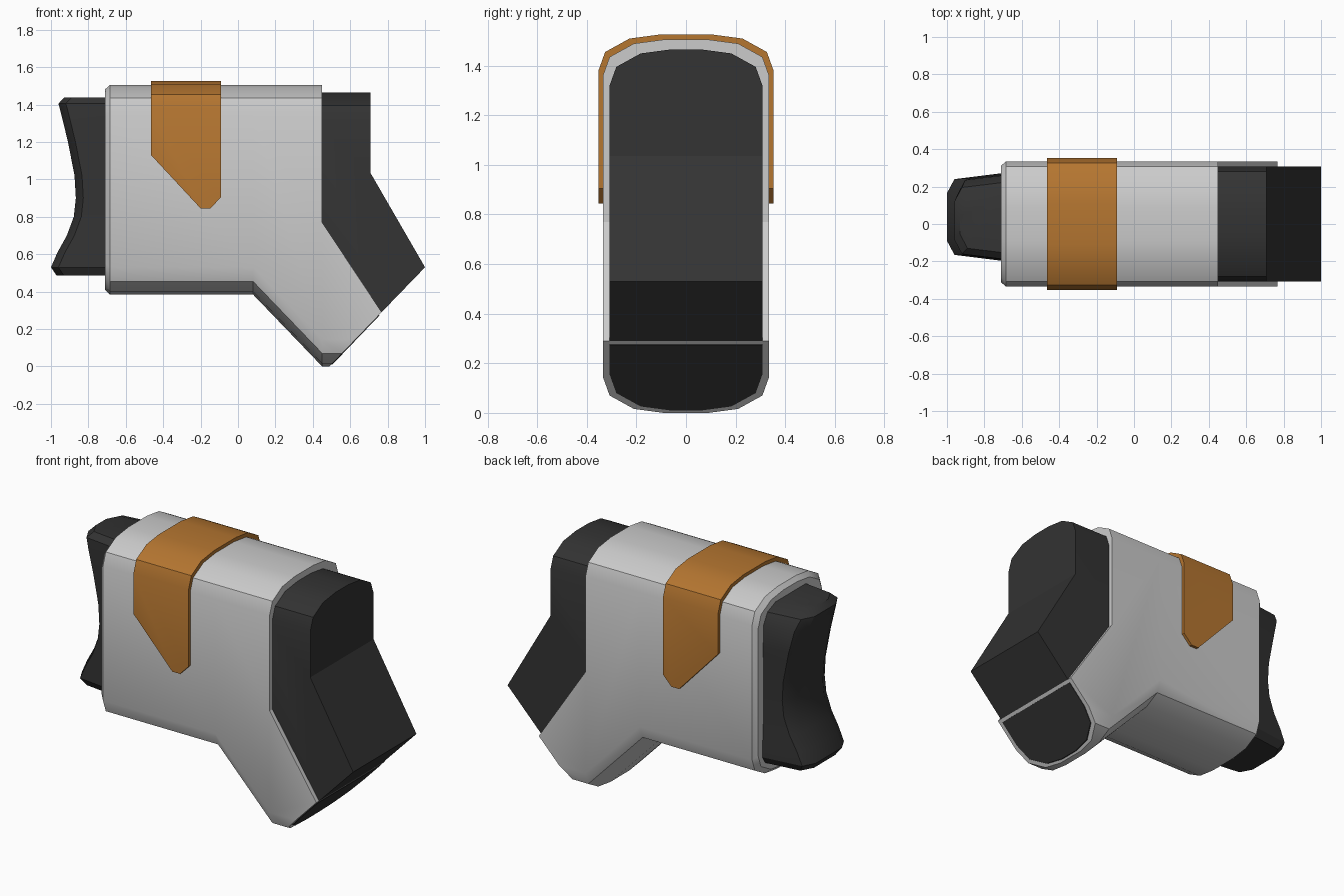
import bpy, bmesh, math

if "Cube" in bpy.data.objects:
    bpy.data.objects.remove(bpy.data.objects["Cube"])


def mat(name, col):
    m = bpy.data.materials.new(name)
    m.diffuse_color = (*col, 1)
    m.use_nodes = True
    m.node_tree.nodes["Principled BSDF"].inputs["Base Color"].default_value = m.diffuse_color
    return m


DARK = mat("dark_rubber", (0.033, 0.033, 0.033))
ORANGE = mat("orange_paint", (0.46, 0.18, 0.03))


def section(half, bottom, top):
    """Tall rounded y-z outline with faceted ends."""
    c = [(half, .145), (half - .027, .07), (half - .125, .016), (half - .245, 0)]
    q = [(y, top - d) for y, d in c]
    q += [(-y, top - d) for y, d in reversed(c)]
    q += [(-y, bottom + d) for y, d in c]
    q += [(y, bottom + d) for y, d in reversed(c)]
    return q


def loft(name, rings, material=None):
    bm = bmesh.new()
    vs = [[bm.verts.new(p) for p in r] for r in rings]
    n = len(vs[0])
    for a, b in zip(vs, vs[1:]):
        for i in range(n):
            j = (i + 1) % n
            bm.faces.new((a[i], a[j], b[j], b[i]))
    bm.faces.new(vs[0])
    bm.faces.new(vs[-1])
    bmesh.ops.recalc_face_normals(bm, faces=bm.faces)
    me = bpy.data.meshes.new(name)
    bm.to_mesh(me)
    bm.free()
    ob = bpy.data.objects.new(name, me)
    bpy.context.collection.objects.link(ob)
    if material:
        me.materials.append(material)
    return ob


def tube(name, stations, material=None):
    """Stations are (x, half width, bottom, top)."""
    return loft(name, [[(x, y, z) for y, z in section(h, b, t)]
                       for x, h, b, t in stations], material)


def cut(ob, outline, op):
    """Boolean with a prism drawn in the side view, then bake it."""
    tool = loft("cutter", [[(x, y, z) for x, z in outline] for y in (-1, 1)],
                ob.data.materials[0] if ob.data.materials else None)
    tool.hide_render = True
    m = ob.modifiers.new("cut", 'BOOLEAN')
    m.object, m.operation, m.solver = tool, op, 'EXACT'
    bpy.context.view_layer.objects.active = ob
    bpy.ops.object.modifier_apply(modifier=m.name)
    bpy.data.objects.remove(tool)


# Main housing with angled lower leg
body = tube("housing", [(-.71, .312, .408, 1.482), (-.685, .335, .385, 1.505),
                        (.08, .335, .385, 1.505), (.45, .335, 0, 1.505),
                        (1.1, .335, 0, 1.505)])
cut(body, [(.45, 2), (.45, .77), (.768, .29), (.393, -.1), (2, -.1), (2, 2)],
    'DIFFERENCE')

# Dark front block
block = tube("front_block", [(.3, .308, -.5, 1.465), (1.3, .308, -.5, 1.465)], DARK)
cut(block, [(.4, 1.6), (.708, 1.6), (.708, 1.035), (1, .53), (.766, .288),
            (.74, .31), (.4, .75)], 'INTERSECT')

# Dark panel on the end of the leg
panel = tube("leg_end_panel", [(.3, .308, .01, 1.465), (1.3, .308, .01, 1.465)], DARK)
cut(panel, [(.47, -.026), (.757, .273), (.74, .29), (.44, .0)], 'INTERSECT')

# Orange strap over the top
band = tube("strap", [(-.8, .353, .2, 1.525), (.5, .353, .2, 1.525)], ORANGE)
cut(band, [(-.465, 1.7), (-.465, 1.13), (-.2, .845), (-.148, .845),
           (-.09, .905), (-.09, 1.7)], 'INTERSECT')

# Concave rear pad: (z, rear x, y low, y high)
levels = [(.485, -.97, -.14, .215), (.53, -1, -.165, .24), (.61, -.965, -.165, .242),
          (.7, -.915, -.166, .243), (.8, -.878, -.168, .245), (.9, -.867, -.168, .245),
          (1.02, -.874, -.168, .245), (1.2, -.909, -.167, .244),
          (1.34, -.943, -.166, .235), (1.405, -.96, -.16, .195), (1.438, -.93, -.13, .12)]
rings = []
for z, x, lo, hi in levels:
    flare = .13 * (x + .04 + .0 - -.70) * -1
    rings.append([(-.69, lo - flare, z), (x + .04, lo, z), (x, lo + .075, z),
                  (x, hi - .075, z), (x + .04, hi, z), (-.69, hi + flare, z)])
pad = loft("rear_pad", rings, DARK)

# Smooth rounded facets, keep hard edges
for ob in (body, block, panel, band, pad):
    bpy.ops.object.select_all(action='DESELECT')
    ob.select_set(True)
    bpy.context.view_layer.objects.active = ob
    bpy.ops.object.shade_smooth_by_angle(angle=math.radians(30))
